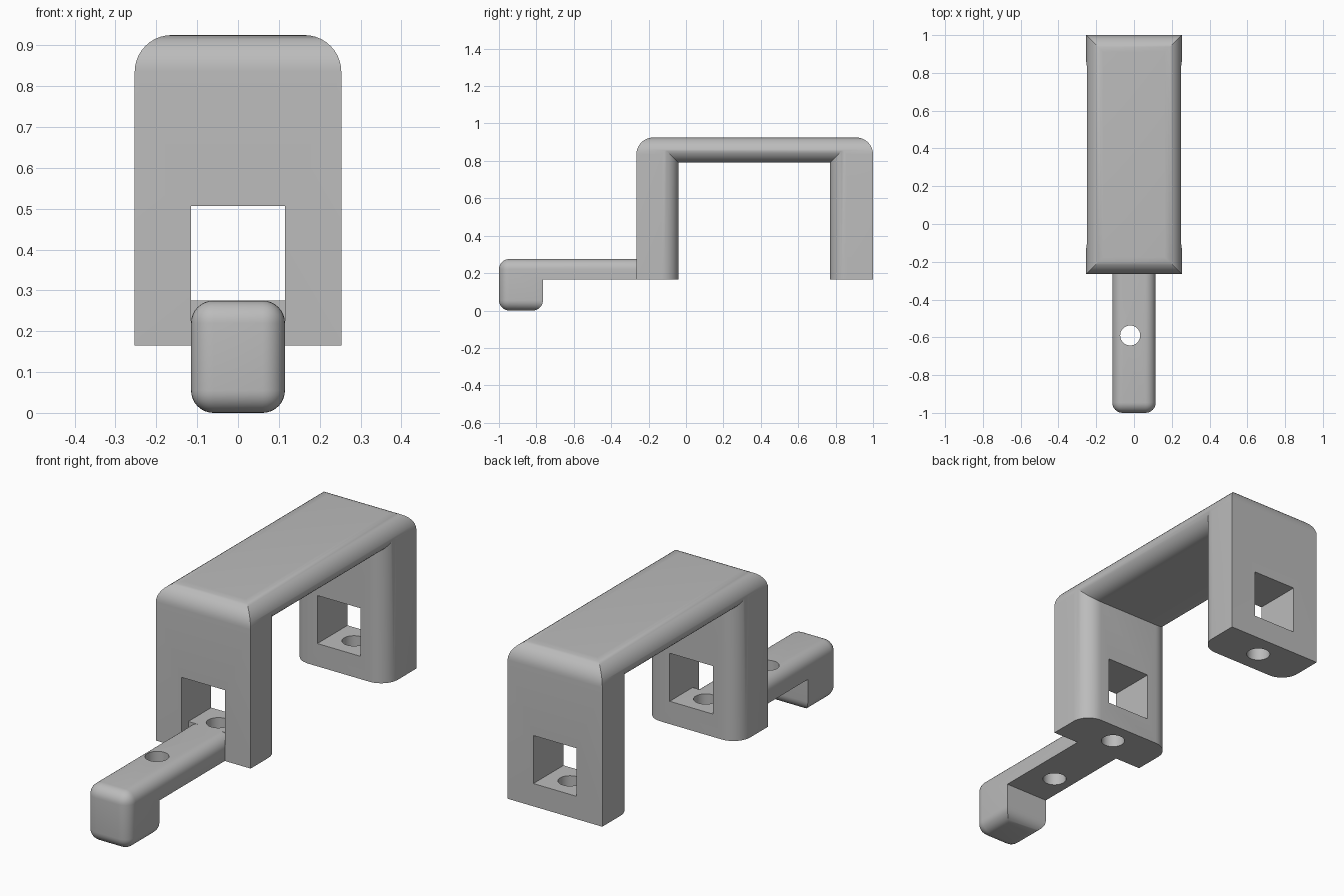
import bpy, bmesh
from math import sin, cos, pi, radians

cube = bpy.data.objects.get("Cube")
if cube:
    bpy.data.objects.remove(cube)

grey = bpy.data.materials.new("plain_grey")
grey.use_nodes = True
grey.diffuse_color = (0.5, 0.5, 0.5, 1)
grey.node_tree.nodes["Principled BSDF"].inputs["Base Color"].default_value = grey.diffuse_color

HALF, LOW, TOP = 0.253, 0.165, 0.925       # bracket half width, underside, top
FRONT, BACK = -0.265, 1.0                  # bracket ends
ARM, FLOOR = 0.115, 0.275                  # arm half width, arm top and window floor
R, R_ARM, STEPS = 0.09, 0.055, 10          # fillets
ARC = [(R * sin(a), R * (1 - cos(a))) for a in (i * pi / 2 / STEPS for i in range(STEPS + 1))]


def finish(name, bm):
    bmesh.ops.recalc_face_normals(bm, faces=bm.faces)
    mesh = bpy.data.meshes.new(name)
    bm.to_mesh(mesh)
    bm.free()
    ob = bpy.data.objects.new(name, mesh)
    bpy.context.collection.objects.link(ob)
    mesh.materials.append(grey)
    return ob


def loft(name, rings):
    """Skin a row of closed rings and cap both ends."""
    bm = bmesh.new()
    rows = [[bm.verts.new(p) for p in ring] for ring in rings]
    for a, b in zip(rows, rows[1:]):
        for i in range(len(a)):
            j = (i + 1) % len(a)
            bm.faces.new((a[i], a[j], b[j], b[i]))
    bm.faces.new(rows[0])
    bm.faces.new(rows[-1])
    return finish(name, bm)


def rect_z(x0, x1, y0, y1, z):
    return [(x0, y0, z), (x1, y0, z), (x1, y1, z), (x0, y1, z)]


def box(name, x, y, z):
    return loft(name, [rect_z(*x, *y, h) for h in z])


def hole(name, x, y):
    r = 0.053
    ring = [(x + r * cos(i * pi / 20), y + r * sin(i * pi / 20)) for i in range(40)]
    return loft(name, [[(*p, h) for p in ring] for h in (0.1, 0.35)])


def combine(ob, other, operation):
    mod = ob.modifiers.new(operation, 'BOOLEAN')
    mod.operation, mod.solver, mod.object = operation, 'EXACT', other
    bpy.ops.object.select_all(action='DESELECT')
    bpy.context.view_layer.objects.active = ob
    ob.select_set(True)
    bpy.ops.object.modifier_apply(modifier=mod.name)
    bpy.data.objects.remove(other)


# Outer block with a mitred round along its top edges
rings = [rect_z(-HALF, HALF, FRONT, BACK, LOW)]
for s, d in ARC:
    rings.append(rect_z(-HALF + d, HALF - d, FRONT + d, BACK - d, TOP - R + s))
bracket = loft("bracket", rings)

# Passage between the legs, flaring outwards to round the inner edges
flare = [(-(HALF - R + s), d) for s, d in reversed(ARC)] + [(HALF - R + s, d) for s, d in ARC]
passage = loft("passage_cutter", [
    [(x, -0.04 - d, 0), (x, 0.77 + d, 0), (x, 0.77 + d, 0.79 + d), (x, -0.04 - d, 0.79 + d)]
    for x, d in flare])
combine(bracket, passage, 'DIFFERENCE')

# Square windows through both legs, and the shallow seat for the arm
combine(bracket, box("window_cutter", (-ARM, ARM), (-0.5, 1.2), (FLOOR, 0.507)), 'DIFFERENCE')
SEAT = FRONT + 0.05
combine(bracket, box("seat_cutter", (-ARM, ARM), (-0.5, SEAT), (0.1, 0.4)), 'DIFFERENCE')

# Arm with a dropped head: L profile across the width, chosen edges rounded
HEAD = -0.765
profile = [(-1, 0), (HEAD, 0), (HEAD, LOW), (SEAT, LOW), (SEAT, FLOOR), (-1, FLOOR)]
arm = loft("arm", [[(x, y, z) for y, z in profile] for x in (-ARM, ARM)])
bm = bmesh.new()
bm.from_mesh(arm.data)


def rounded(edge):
    a, b = (v.co for v in edge.verts)
    mid = (a + b) / 2
    along_top = mid.z > FLOOR - 0.001 and mid.y < SEAT - 0.001
    at_bottom = mid.z < 0.001
    front_upright = mid.y < -0.999
    return along_top or at_bottom or front_upright


bmesh.ops.bevel(bm, geom=[e for e in bm.edges if rounded(e)], offset=R_ARM,
                offset_type='OFFSET', segments=8, profile=0.5, affect='EDGES')
bm.to_mesh(arm.data)
bm.free()
combine(bracket, arm, 'UNION')

# Screw holes in the arm and in the foot of each leg
for x, y in ((-0.02, -0.59), (0, -0.15), (0, 0.885)):
    combine(bracket, hole("hole_cutter", x, y), 'DIFFERENCE')

bracket.name = "bracket_with_arm"
bpy.ops.object.select_all(action='DESELECT')
bracket.select_set(True)
bpy.context.view_layer.objects.active = bracket
bpy.ops.object.shade_smooth_by_angle(angle=radians(30))
